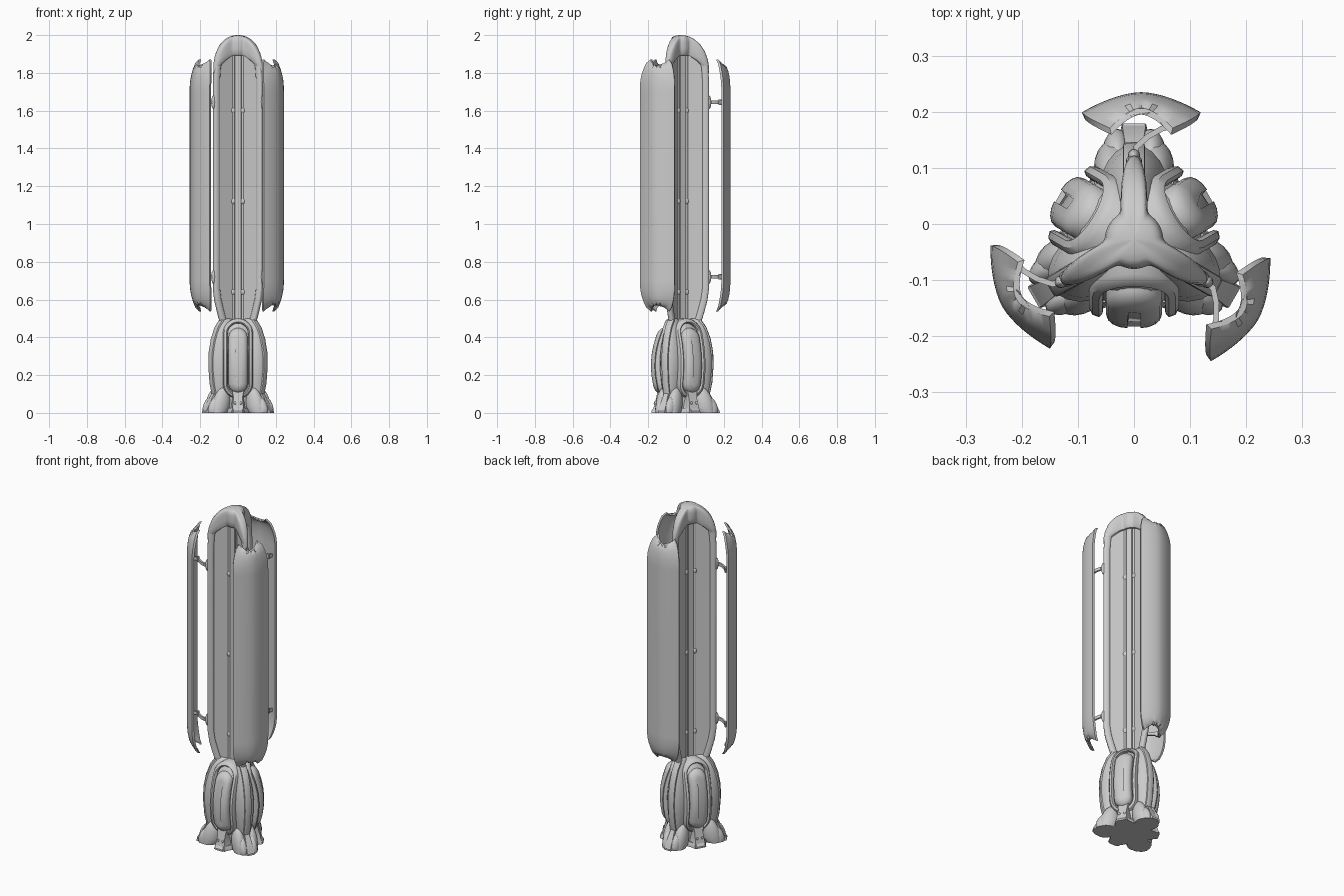
import bpy, bmesh, math
from mathutils import Matrix, Vector

if "Cube" in bpy.data.objects:
    bpy.data.objects.remove(bpy.data.objects["Cube"])

AXIS = Vector((0, -0.028, 0))     # centre line of the three-fold tower
TAU = math.tau


def make(name, bm, turn=0, angle=35):
    """Turn local geometry (outward = +Y) about the tower axis and add it."""
    bmesh.ops.recalc_face_normals(bm, faces=bm.faces)
    bmesh.ops.transform(bm, matrix=Matrix.Translation(AXIS) @ Matrix.Rotation(math.radians(turn), 4, 'Z'), verts=bm.verts)
    me = bpy.data.meshes.new(name)
    bm.to_mesh(me)
    bm.free()
    for p in me.polygons:
        p.use_smooth = True
    me.set_sharp_from_angle(angle=math.radians(angle))
    ob = bpy.data.objects.new(name, me)
    bpy.context.collection.objects.link(ob)
    return ob


def loft(rings, bm=None):
    """Skin closed rings of equal point count and cap both ends."""
    bm = bm or bmesh.new()
    vs = [[bm.verts.new(p) for p in r] for r in rings]
    n = len(rings[0])
    for a, b in zip(vs, vs[1:]):
        for i in range(n):
            j = (i + 1) % n
            bm.faces.new((a[i], a[j], b[j], b[i]))
    bm.faces.new(vs[0])
    bm.faces.new(vs[-1])
    return bm


def ellipse(rx, ry, z, cy=0, cx=0, n=24):
    return [(cx + rx * math.cos(TAU * i / n), cy + ry * math.sin(TAU * i / n), z) for i in range(n)]


def box(bm, size, loc, rot=0):
    m = Matrix.Translation(loc) @ Matrix.Rotation(rot, 4, 'Z') @ Matrix.Diagonal((*size, 1))
    bmesh.ops.create_cube(bm, size=1, matrix=m)


def ball(bm, size, loc, seg=20, rings=12, rot=0):
    m = Matrix.Translation(loc) @ Matrix.Rotation(rot, 4, 'X') @ Matrix.Diagonal((*size, 1))
    return bmesh.ops.create_uvsphere(bm, u_segments=seg, v_segments=rings, radius=1, matrix=m)['verts']


def sweep(path, w, d):
    """Rounded bar following (r, z) points in the radial plane."""
    rings = []
    for i, (r, z) in enumerate(path):
        a, b = path[max(i - 1, 0)], path[min(i + 1, len(path) - 1)]
        t = Vector((b[0] - a[0], b[1] - a[1])).normalized()
        ring = []
        for k in range(12):
            c, s = math.cos(TAU * k / 12), math.sin(TAU * k / 12)
            u = w * math.copysign(abs(c) ** 0.6, c)
            v = d * math.copysign(abs(s) ** 0.6, s)
            ring.append((u, r + v * t.y, z - v * t.x))
        rings.append(ring)
    return loft(rings)


def stadium(a, z0, z1, radius, n=12):
    """Upright rounded slot outline wrapped onto the bulging base."""
    pts = []
    for i in range(2 * n + 2):
        top = i <= n
        th = math.pi * (i if top else i - 1) / n
        z = (z1 - a if top else z0 + a) + a * math.sin(th)
        x = a * math.cos(th)
        pts.append((x, radius - 0.045 * ((z - 0.25) / 0.2) ** 2 - 1.5 * x * x, z))
    # extra points along the straight sides
    def bend(p, q):
        out = []
        for k in range(1, 6):
            f = k / 6
            z = p[2] + (q[2] - p[2]) * f
            out.append((p[0], radius - 0.045 * ((z - 0.25) / 0.2) ** 2 - 1.5 * p[0] ** 2, z))
        return out
    return pts[:n + 1] + bend(pts[n], pts[n + 1]) + pts[n + 1:] + bend(pts[-1], pts[0])


# core body of the base
make("base_core", loft([ellipse(r, r, z, n=36) for r, z in (
    (0.10, 0), (0.10, 0.06), (0.115, 0.14), (0.13, 0.25), (0.12, 0.36), (0.095, 0.44), (0.05, 0.49))]))

# six-pointed ground plate
star = []
for k in range(6):
    a = math.pi / 2 + k * math.pi / 3
    tip, w = (0.207, 0.02) if k % 2 == 0 else (0.155, 0.025)
    d, t = Vector((math.cos(a), math.sin(a))), Vector((-math.sin(a), math.cos(a)))
    star += [d * tip - t * w, d * tip + t * w]
    b = a + math.pi / 6
    star.append(Vector((math.cos(b), math.sin(b))) * 0.115)
make("ground_star", loft([[(p.x * s, p.y * s, z) for p in star] for s, z in ((1, 0), (1, 0.01), (0.93, 0.025))]))

# cap with three concave arms
n = 120
def reach(th):
    return 0.052 + 0.098 * ((1 + math.cos(3 * (th - math.pi / 2))) / 2) ** 6
def cap_ring(s, drop):
    out = []
    for i in range(n):
        th = TAU * i / n
        r = reach(th) * s
        z = 2.0 - 0.2 * (1 - math.sqrt(max(0, 1 - (r / 0.157) ** 2))) - drop
        out.append((r * math.cos(th), r * math.sin(th), z))
    return out
make("cap", loft([cap_ring(s, d) for s, d in (
    (0.05, 0), (0.3, 0), (0.5, 0), (0.7, 0), (0.85, 0.002), (0.95, 0.01), (1, 0.025),
    (1, 0.06), (0.93, 0.09), (0.8, 0.1), (0.4, 0.1), (0.1, 0.1))]), angle=50)

# triangular spine at the centre
make("spine", loft([ellipse(0.03, 0.03, z, n=6) for z in (0.42, 1.93)]))

for turn in (0, 120, 240):
    # rib rising from the base and curving into the cap
    make("rib", sweep([(0.07, 0.42), (0.09, 0.48), (0.108, 0.54), (0.124, 0.6), (0.132, 0.66), (0.132, 1.2),
                       (0.132, 1.76), (0.127, 1.83), (0.112, 1.885), (0.085, 1.925), (0.05, 1.945)],
                      0.015, 0.018), turn, 50)

    # thin wall between spine and rib
    prof = [(0, 0.43), (0.08, 0.43), (0.125, 0.62), (0.125, 1.8), (0.09, 1.91), (0, 1.93)]
    make("fin", loft([[(x, r, z) for r, z in prof] for x in (-0.005, 0.005)]), turn)

    # tube with beads
    bm = loft([ellipse(0.009, 0.009, z, 0.03, n=12) for z in (0.42, 1.93)])
    for z in (0.64, 1.12, 1.6):
        ball(bm, (0.014, 0.014, 0.018), (0, 0.03, z), 12, 8)
    make("spine_tube", bm, turn)

    # curved outer panel with inward ends and horned edges
    rows = []
    C = 16
    ends = [1, 0.93, 0.8, 0.62, 0.42, 0.2, 0.06, 0]
    for side in (-1, 1):
        seq = ends if side < 0 else ends[::-1]
        for e in seq:
            ang = math.asin(min(1, e))
            lean = 1 - math.cos(ang)
            half = 0.106 - 0.05 * lean ** 1.3
            ring = []
            for thick in (0, 0.012):
                us = [2 * i / C - 1 for i in range(C + 1)]
                for u in (us if thick == 0 else us[::-1]):
                    horn = 0.035 * (abs(u) ** 2.5) - 0.008 * math.cos(5 * math.pi * u) * (1 - abs(u))
                    z = 1.205 + side * (0.5 + 0.132 * e + horn * e ** 6)
                    r = 0.263 - 0.036 * abs(u) ** 1.7 - 0.028 * lean - thick
                    ring.append((0.013 + u * half * (1 - 0.05 * (thick > 0)), r, z))
            rows.append(ring)
    make("outer_panel", loft(rows), turn, 40)

    # cranked brackets holding the panel
    bm = bmesh.new()
    for z in (0.72, 1.645):
        pts = [(0, 0.14), (0.004, 0.165), (0.025, 0.184), (0.05, 0.198), (0.075, 0.205), (0.085, 0.235)]
        for (x0, y0), (x1, y1) in zip(pts, pts[1:]):
            L = math.hypot(x1 - x0, y1 - y0)
            box(bm, (L + 0.004, 0.01, 0.018), ((x0 + x1) / 2, (y0 + y1) / 2, z), math.atan2(y1 - y0, x1 - x0))
        ball(bm, (0.011, 0.012, 0.036), (0, 0.15, z), 12, 8)
        box(bm, (0.014, 0.012, 0.03), (0.075, 0.207, z), 0.3)
    make("panel_bracket", bm, turn)

    # bulging leg shell under each rib
    make("leg_shell", loft([ellipse(w, R - 0.07, z, 0.07) for z, w, R in (
        (0.02, 0.03, 0.135), (0.08, 0.042, 0.15), (0.15, 0.055, 0.162), (0.22, 0.063, 0.169), (0.29, 0.065, 0.17),
        (0.36, 0.058, 0.161), (0.42, 0.046, 0.146), (0.46, 0.034, 0.13), (0.49, 0.022, 0.112), (0.5, 0.01, 0.09))]), turn, 50)
    # raised ridge down the middle of the leg
    make("leg_ridge", sweep([(0.10, 0.49), (0.128, 0.45), (0.15, 0.39), (0.163, 0.32), (0.165, 0.25),
                             (0.158, 0.16), (0.145, 0.1)], 0.02, 0.009), turn, 50)

    # foot lobes, nested pairs either side of the toe
    bm = bmesh.new()
    for s in (-1, 1):
        vs = ball(bm, (0.036, 0.05, 0.1), (s * 0.036, 0.125, 0.04), rot=0.25)
        vs += ball(bm, (0.028, 0.05, 0.07), (s * 0.03, 0.145, 0.025), rot=0.35)
        for v in vs:
            v.co.z = max(v.co.z, 0.0)
    make("foot_lobes", bm, turn)
    make("toe", loft([[(-w, 0.09, z), (w, 0.09, z), (w * 0.7, R, z), (-w * 0.7, R, z)]
                      for z, w, R in ((0, 0.032, 0.205), (0.015, 0.03, 0.203), (0.06, 0.024, 0.178), (0.11, 0.018, 0.15))]), turn)

    # side vents on the leg
    bm = bmesh.new()
    for s in (-1, 1):
        box(bm, (0.014, 0.022, 0.05), (s * 0.061, 0.108, 0.33), s * 0.3)
    make("leg_vents", bm, turn)

    # oval pod and its frame between the legs
    face = turn + 180
    make("pod_frame", loft([stadium(0.08 - i, 0.075 + i, 0.5 - i, r) for i, r in (
        (0, 0.09), (0, 0.132), (0.006, 0.142), (0.018, 0.144), (0.024, 0.136), (0.026, 0.12))]), face)
    make("pod", loft([stadium(0.05 - i, 0.105 + i, 0.45 - i, r) for i, r in (
        (0, 0.11), (0, 0.137), (0.004, 0.147), (0.012, 0.153), (0.024, 0.157), (0.038, 0.158))]), face)

    # small wedge foot under the pod, with two studs
    bm = loft([[(-w, 0.07, z), (w, 0.07, z), (w * 0.7, R, z), (-w * 0.7, R, z)]
               for z, w, R in ((0, 0.05, 0.15), (0.02, 0.042, 0.146), (0.08, 0.034, 0.13), (0.13, 0.045, 0.12))])
    for s in (-1, 1):
        ball(bm, (0.006, 0.005, 0.008), (s * 0.015, 0.138, 0.052), 10, 6)
    make("pod_foot", bm, face)
